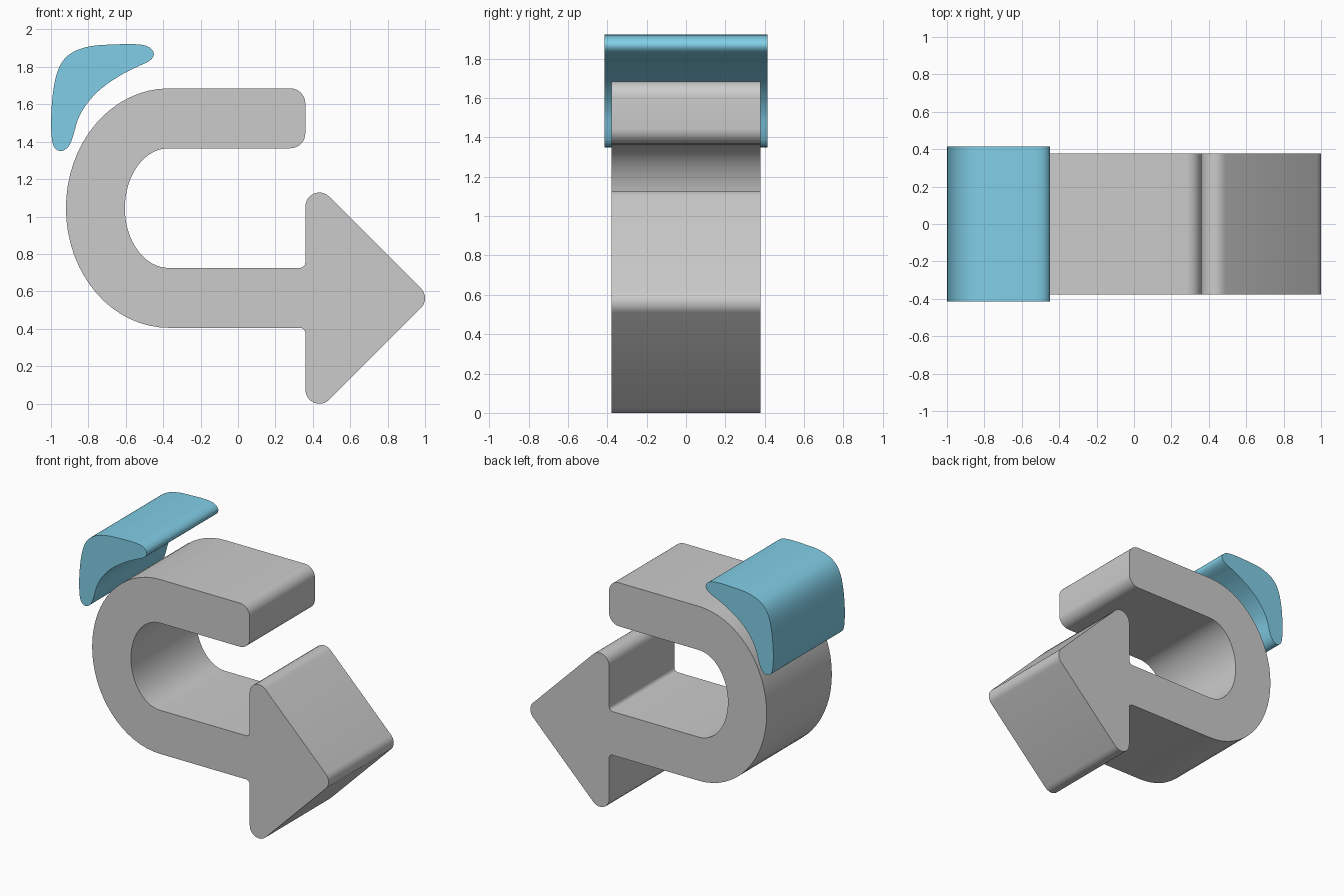
import bpy, bmesh, math
from mathutils import Vector
from mathutils.geometry import interpolate_bezier

if "Cube" in bpy.data.objects:
    bpy.data.objects.remove(bpy.data.objects["Cube"])


def ellipse_arc(cx, cz, rx, rz, a0, a1, n=32):
    angles = [math.radians(a0 + (a1 - a0) * i / n) for i in range(n + 1)]
    return [(cx + rx * math.cos(a), cz + rz * math.sin(a), 0) for a in angles]


def round_corners(pts, steps=8):
    """Fillet each (x, z, radius) corner of a closed outline."""
    out = []
    for i, (x, z, r) in enumerate(pts):
        p = Vector((x, z))
        if r == 0:
            out.append(p)
            continue
        u = (Vector(pts[i - 1][:2]) - p).normalized()
        v = (Vector(pts[(i + 1) % len(pts)][:2]) - p).normalized()
        half = u.angle(v) / 2
        centre = p + (u + v).normalized() * (r / math.sin(half))
        start = p + u * (r / math.tan(half)) - centre
        end = p + v * (r / math.tan(half)) - centre
        sweep = math.pi - 2 * half
        for k in range(steps + 1):
            t = k / steps
            out.append(centre + (start * math.sin((1 - t) * sweep)
                                 + end * math.sin(t * sweep)) / math.sin(sweep))
    return out


def smooth_loop(pts, steps=6):
    """Smooth closed curve through the points."""
    p = [Vector(q) for q in pts]
    n = len(p)
    tan = [(p[(i + 1) % n] - p[i - 1]).normalized() for i in range(n)]
    out = []
    for i in range(n):
        j = (i + 1) % n
        d = (p[j] - p[i]).length / 3
        out += interpolate_bezier(p[i], p[i] + tan[i] * d,
                                  p[j] - tan[j] * d, p[j], steps + 1)[:-1]
    return out


def extrude_profile(name, outline, half_depth):
    bm = bmesh.new()
    face = bm.faces.new([bm.verts.new((q[0], -half_depth, q[1])) for q in outline])
    geo = bmesh.ops.extrude_face_region(bm, geom=[face], use_keep_orig=True)["geom"]
    bmesh.ops.translate(bm, vec=(0, 2 * half_depth, 0),
                        verts=[v for v in geo if isinstance(v, bmesh.types.BMVert)])
    bmesh.ops.recalc_face_normals(bm, faces=bm.faces)
    mesh = bpy.data.meshes.new(name)
    bm.to_mesh(mesh)
    bm.free()
    obj = bpy.data.objects.new(name, mesh)
    bpy.context.collection.objects.link(obj)
    bpy.ops.object.select_all(action='DESELECT')
    obj.select_set(True)
    bpy.context.view_layer.objects.active = obj
    bpy.ops.object.shade_smooth_by_angle(angle=math.radians(30))
    return obj


# U-turn arrow: outer bend, shaft, arrowhead, inner bend, blunt end
mid, back, bend_x, bend_z = 0.5635, 0.36, -0.37, 1.045
arrow = ellipse_arc(bend_x, bend_z, 0.55, 0.64, 90, 270)
arrow += [(back, 0.405, 0.03), (back, mid - 0.671, 0.075),
          (back + 0.671, mid, 0.075),
          (back, mid + 0.671, 0.075), (back, 0.725, 0.03)]
arrow += ellipse_arc(bend_x, bend_z, 0.235, 0.32, 270, 90)
arrow += [(back, 1.365, 0.08), (back, 1.685, 0.08)]
extrude_profile("turn_arrow", round_corners(arrow), 0.378)

# Curved blue highlight beside the bend
accent = [(-0.95, 1.35), (-0.985, 1.375), (-0.998, 1.45), (-0.999, 1.54),
          (-0.985, 1.69), (-0.955, 1.80), (-0.90, 1.868), (-0.80, 1.908),
          (-0.66, 1.92), (-0.53, 1.92), (-0.475, 1.905), (-0.45, 1.87),
          (-0.47, 1.835), (-0.54, 1.80), (-0.63, 1.754), (-0.738, 1.678),
          (-0.81, 1.60), (-0.855, 1.52), (-0.885, 1.42), (-0.91, 1.37)]
highlight = extrude_profile("corner_highlight", smooth_loop(accent), 0.415)
blue = bpy.data.materials.new("blue")
blue.diffuse_color = (0.22, 0.62, 0.80, 1)
blue.use_nodes = True
blue.node_tree.nodes["Principled BSDF"].inputs["Base Color"].default_value = blue.diffuse_color
highlight.data.materials.append(blue)
